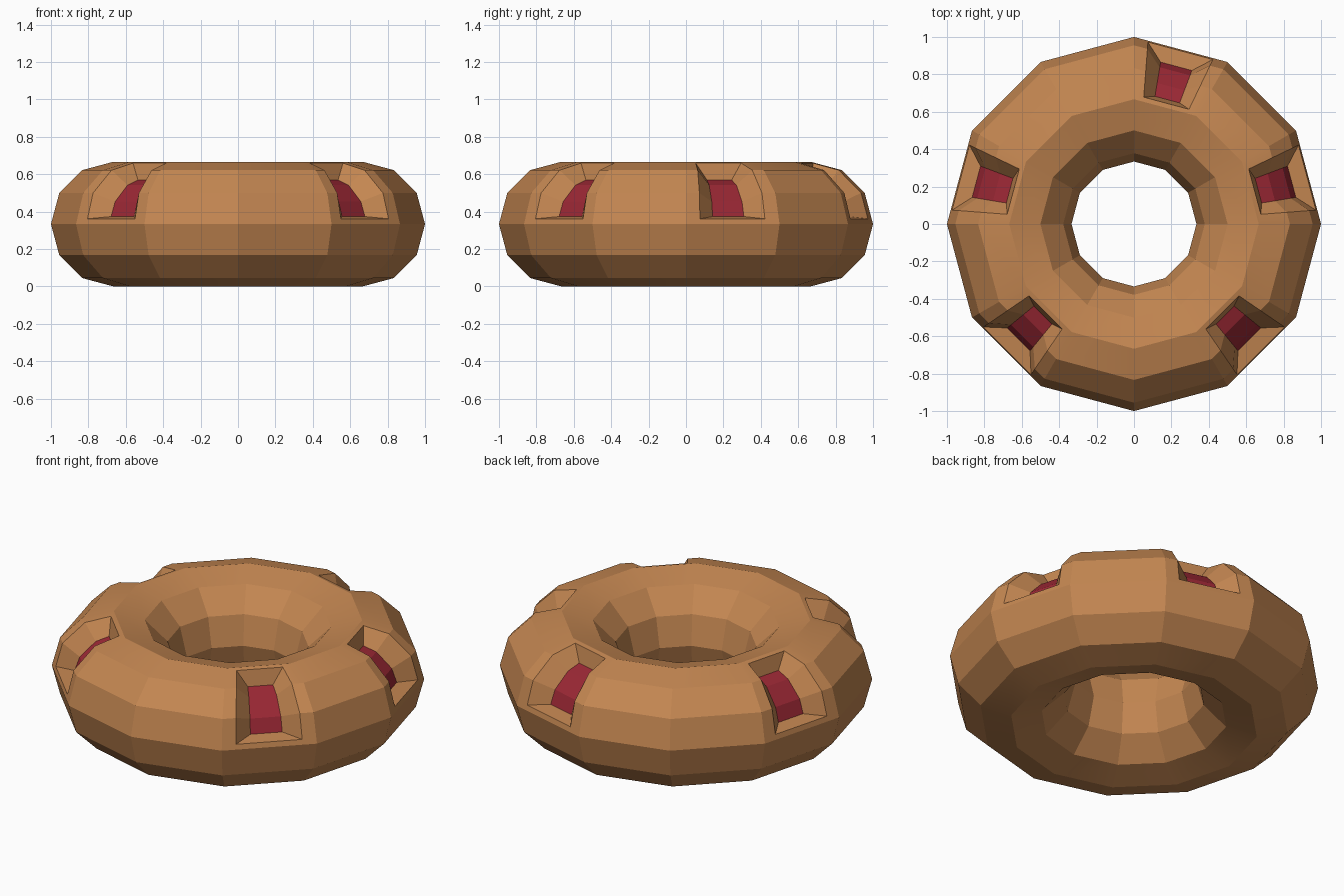
import bpy, bmesh
from math import sin, cos, radians
from mathutils import Vector

if "Cube" in bpy.data.objects:
    bpy.data.objects.remove(bpy.data.objects["Cube"], do_unlink=True)

SEGMENTS = 12
MAJOR, MINOR = 0.667, 0.333
RECESSED = (0, 2, 5, 7, 10)      # ring segments that carry a sunken pocket


def make_material(name, rgb):
    mat = bpy.data.materials.new(name)
    mat.use_nodes = True
    color = (*rgb, 1)
    mat.diffuse_color = color
    mat.node_tree.nodes["Principled BSDF"].inputs["Base Color"].default_value = color
    return mat


def tube_point(degrees, radius=MINOR):
    a = radians(degrees)
    return Vector((radius * cos(a), radius * sin(a)))


def place(segment, s, p):
    """Point at fraction s across a flat ring segment, with tube offset p."""
    r, z = MAJOR + p.x, MINOR + p.y
    ends = [Vector((r * cos(radians(30 * k)), r * sin(radians(30 * k)), z))
            for k in (segment, segment + 1)]
    return ends[0].lerp(ends[1], s)


bm = bmesh.new()


def quad(points, material=0):
    face = bm.faces.new([bm.verts.new(p) for p in points])
    face.material_index = material


# Profiles across the pocket: outer skin, pocket rim and sunken floor
skin = [tube_point(a) for a in (0, 30, 60, 90)]
rim = [skin[0].lerp(skin[1], 0.17), skin[1], skin[2], skin[2].lerp(skin[3], 0.85)]
floor = [tube_point(a, 0.24) for a in (9.7, 30, 60, 79)]
columns = [(0, skin), (0.15, rim), (0.315, floor),
           (0.685, floor), (0.85, rim), (1, skin)]

for seg in range(SEGMENTS):
    pocket = seg in RECESSED
    # Plain tube facets
    for j in range(12):
        if pocket and j < 3:
            continue
        a, b = tube_point(30 * j), tube_point(30 * (j + 1))
        quad([place(seg, 0, a), place(seg, 1, a), place(seg, 1, b), place(seg, 0, b)])
    if not pocket:
        continue
    # Pocket sides and coloured floor
    grid = [[place(seg, s, p) for p in profile] for s, profile in columns]
    for c in range(5):
        for j in range(3):
            quad([grid[c][j], grid[c + 1][j], grid[c + 1][j + 1], grid[c][j + 1]],
                 1 if c == 2 else 0)
    # Closing strips at the lower and upper end of the pocket
    for j in (0, 3):
        for c in (0, 1):
            quad([grid[c][j], grid[5 - c][j], grid[4 - c][j], grid[c + 1][j]])

bmesh.ops.remove_doubles(bm, verts=bm.verts, dist=0.0005)
bmesh.ops.recalc_face_normals(bm, faces=bm.faces)

mesh = bpy.data.meshes.new("ring_body")
bm.to_mesh(mesh)
bm.free()
mesh.materials.append(make_material("warm_brown", (0.55, 0.24, 0.083)))
mesh.materials.append(make_material("dark_red", (0.33, 0.021, 0.035)))

ring = bpy.data.objects.new("ring_body", mesh)
bpy.context.collection.objects.link(ring)
bpy.ops.object.select_all(action='DESELECT')
ring.select_set(True)
bpy.context.view_layer.objects.active = ring
bpy.ops.object.shade_smooth_by_angle(angle=radians(15))
